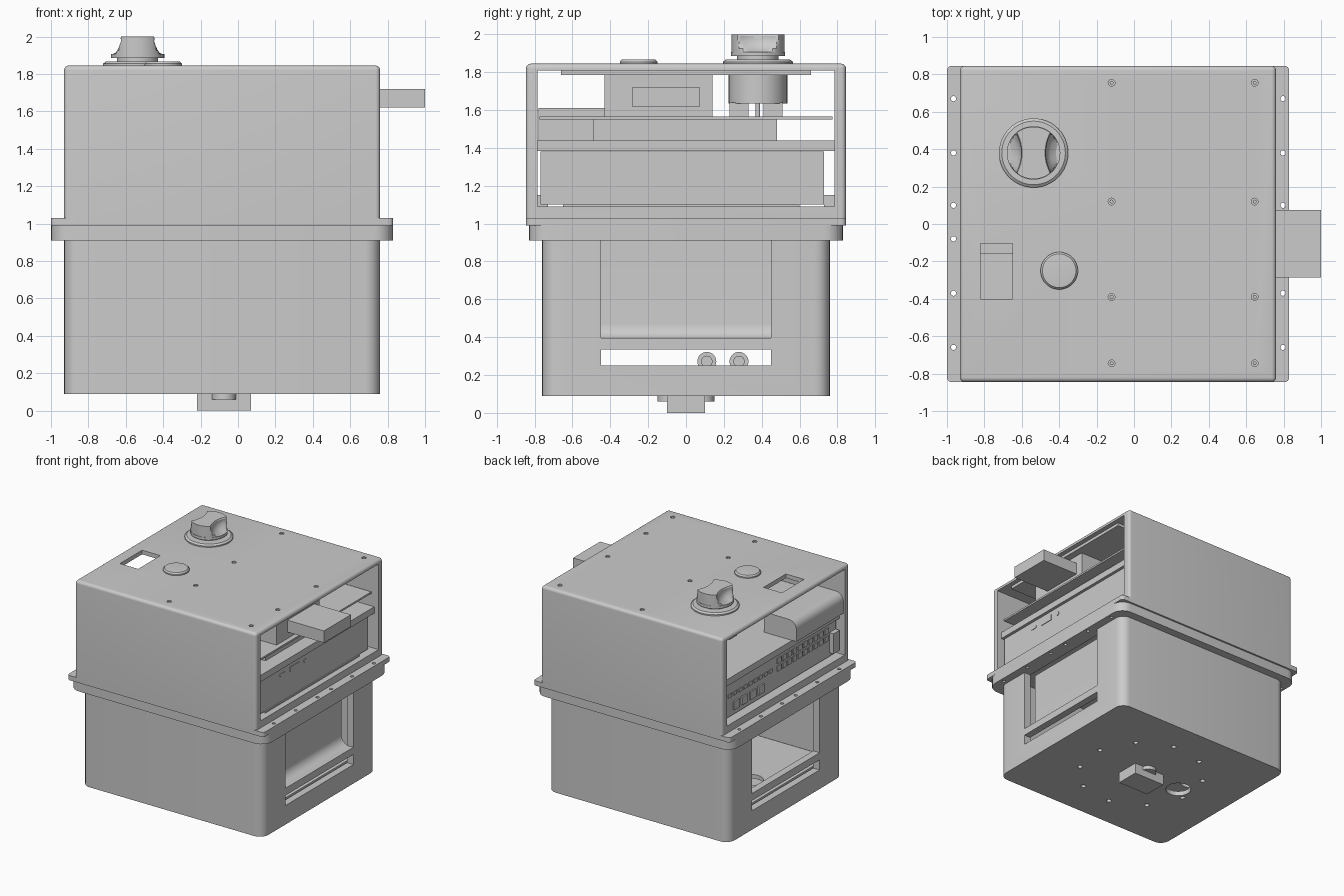
import bpy, bmesh
from math import sin, cos, pi, radians
from mathutils import Matrix, Vector

if "Cube" in bpy.data.objects:
    bpy.data.objects.remove(bpy.data.objects["Cube"])

COL = bpy.context.scene.collection


def finish(name, bm, smooth=True):
    bmesh.ops.recalc_face_normals(bm, faces=bm.faces)
    me = bpy.data.meshes.new(name)
    bm.to_mesh(me)
    bm.free()
    ob = bpy.data.objects.new(name, me)
    COL.objects.link(ob)
    if smooth:
        shade(ob)
    return ob


def shade(ob):
    bpy.ops.object.select_all(action='DESELECT')
    ob.select_set(True)
    bpy.context.view_layer.objects.active = ob
    bpy.ops.object.shade_smooth_by_angle(angle=radians(30))


def add_box(bm, x, y, z):
    m = Matrix.Translation(((x[0]+x[1])/2, (y[0]+y[1])/2, (z[0]+z[1])/2)) @ \
        Matrix.Diagonal((x[1]-x[0], y[1]-y[0], z[1]-z[0], 1))
    return bmesh.ops.create_cube(bm, size=1, matrix=m)


def add_cyl(bm, c, r, h, axis='Z', n=24):
    rot = {'Z': Matrix(), 'X': Matrix.Rotation(pi/2, 4, 'Y')}[axis]
    bmesh.ops.create_cone(bm, cap_ends=True, segments=n, radius1=r, radius2=r,
                          depth=h, matrix=Matrix.Translation(c) @ rot)


def round_edges(bm, r, seg, test):
    es = [e for e in bm.edges if test(e)]
    bmesh.ops.bevel(bm, geom=es, offset=r, segments=seg, profile=0.5, affect='EDGES')


def vertical(e):
    d = e.verts[0].co - e.verts[1].co
    return abs(d.z) > 1e-4 and abs(d.x) + abs(d.y) < 1e-4


def box(name, x, y, z, r=0, test=vertical):
    bm = bmesh.new()
    add_box(bm, x, y, z)
    if r:
        round_edges(bm, r, 6, test)
    return finish(name, bm)


def cyl(name, c, r, h, axis='Z', n=40):
    bm = bmesh.new()
    add_cyl(bm, c, r, h, axis, n)
    return finish(name, bm)


def loft(name, rings):
    bm = bmesh.new()
    rs = [[bm.verts.new(p) for p in ring] for ring in rings]
    n = len(rs[0])
    for a, b in zip(rs, rs[1:]):
        for i in range(n):
            bm.faces.new((a[i], a[(i+1) % n], b[(i+1) % n], b[i]))
    bm.faces.new(rs[0])
    bm.faces.new(rs[-1])
    return finish(name, bm)


def lathe(name, cx, cy, prof, n=48):
    return loft(name, [[(cx+r*cos(2*pi*i/n), cy+r*sin(2*pi*i/n), z) for i in range(n)]
                       for r, z in prof])


def cut(ob, build):
    """Subtract whatever build(bm) draws."""
    bm = bmesh.new()
    build(bm)
    c = finish('cutter', bm, False)
    c.hide_render = True
    m = ob.modifiers.new('cut', 'BOOLEAN')
    m.object, m.operation, m.solver = c, 'DIFFERENCE', 'EXACT'
    dg = bpy.context.evaluated_depsgraph_get()
    me = bpy.data.meshes.new_from_object(ob.evaluated_get(dg))
    ob.modifiers.clear()
    ob.data = me
    bpy.data.objects.remove(c)
    shade(ob)


def flange_holes(bm):
    for x in (-0.965, 0.797):
        for y in (-0.66, -0.37, -0.08, 0.1, 0.38, 0.67):
            add_cyl(bm, (x, y, 0.97), 0.014, 0.3, n=16)


# Lower tub with windows, slots and bottom holes
tub = box('lower_tub', (-0.93, 0.76), (-0.76, 0.76), (0.09, 0.91), 0.08)
cut(tub, lambda bm: add_box(bm, (-0.87, 0.70), (-0.70, 0.70), (0.13, 1.1)))


def tub_openings(bm):
    add_box(bm, (-2, 2), (-0.45, 0.45), (0.395, 0.95))
    add_box(bm, (-2, 2), (-0.45, 0.45), (0.25, 0.335))
    add_cyl(bm, (-0.46, 0, 0.1), 0.1, 0.1)
    for i in range(10):
        a = radians(9 + 36*i)
        add_cyl(bm, (-0.075 + 0.5*cos(a), 0.5*sin(a), 0.1), 0.02, 0.1, n=16)


cut(tub, tub_openings)

# Rim of the tub and flange of the upper shell
rim = box('tub_rim', (-1, 0.83), (-0.83, 0.83), (0.91, 0.99), 0.1)
cut(rim, lambda bm: add_box(bm, (-0.87, 0.70), (-0.70, 0.70), (0.8, 1.1)))
cut(rim, flange_holes)
flange = box('shell_flange', (-1, 0.83), (-0.845, 0.845), (0.99, 1.03), 0.025)
cut(flange, flange_holes)

# Recessed window panel with curved foot
prof = [(0.64, 0.93)] + [(0.72-0.08*cos(t*pi/16), 0.47-0.08*sin(t*pi/16)) for t in range(9)]
prof += [(0.72-0.1*cos(t*pi/16), 0.47-0.1*sin(t*pi/16)) for t in range(8, -1, -1)] + [(0.62, 0.93)]
loft('window_panel', [[(x, y, z) for x, z in prof] for y in (-0.46, 0.46)])

# Connector shelf and two connectors inside the tub
shelf = box('connector_shelf', (-0.85, 0.68), (-0.69, 0.69), (0.215, 0.25))
cut(shelf, lambda bm: (add_box(bm, (-0.35, 0.2), (-0.3, 0.3), (0.1, 0.4)),
                       add_cyl(bm, (-0.6, 0.0, 0.24), 0.1, 0.2)))
for i, y in enumerate((0.11, 0.28)):
    cyl(f'connector_{i}', (0.45, y, 0.272), 0.05, 0.2, 'X')
    cyl(f'connector_pin_{i}', (0.56, y, 0.272), 0.03, 0.03, 'X', 24)

# Mounting block under the tub
box('bottom_block', (-0.22, 0.07), (-0.10, 0.10), (0, 0.09))
for i, s in enumerate((-1, 1)):
    cyl(f'bottom_stud_{i}', (-0.075, 0.085*s, 0.075), 0.065, 0.03)


# Upper shell, open at both ends
def shell_edge(e):
    return vertical(e) or min(v.co.z for v in e.verts) > 1.8


shell = box('upper_shell', (-0.93, 0.76), (-0.845, 0.845), (1.03, 1.845), 0.025, shell_edge)
cut(shell, lambda bm: add_box(bm, (-2, 2), (-0.785, 0.785), (1.09, 1.81)))


def roof_holes(bm):
    add_box(bm, (-0.82, -0.65), (-0.40, -0.105), (1.7, 2))
    for x in (-0.12, 0.645):
        for y in (-0.745, -0.39, 0.12, 0.755):
            add_cyl(bm, (x, y, 1.85), 0.018, 0.06, n=20)


cut(shell, roof_holes)
liner = box('roof_liner', (-0.6, 0.72), (-0.66, 0.66), (1.785, 1.81))
cut(liner, lambda bm: add_box(bm, (-0.82, -0.6 + 0.02), (-0.42, -0.09), (1.7, 2)))
for i, x in enumerate((-0.12, 0.645)):
    for j, y in enumerate((-0.745, -0.39, 0.12, 0.755)):
        cyl(f'roof_screw_{i}{j}', (x, y, 1.83), 0.01, 0.02, n=16)

# Rotary switch: base discs, grip and the body below the roof
KX, KY = -0.537, 0.38
lathe('switch_base', KX, KY, [(0.185, 1.84), (0.185, 1.855), (0.17, 1.866), (0.11, 1.867),
                              (0.11, 1.885), (0.143, 1.885), (0.143, 1.908)])
rings = []
for z, hw in ((1.905, 0.19), (1.925, 0.135), (1.95, 0.108), (1.975, 0.098), (1.99, 0.1), (2.0, 0.093)):
    ring = []
    for i in range(64):
        t = 2*pi*i/64
        y = 0.14*sin(t)
        lim = hw*(0.66 + 0.3*min(1, (y/0.11)**2))
        ring.append((KX + max(-lim, min(lim, 0.14*cos(t))), KY + y, z))
    rings.append(ring)
loft('switch_grip', rings)
cyl('switch_body', (KX, KY, 1.71), 0.155, 0.15)
for i, y in enumerate((0.28, 0.46)):
    box(f'switch_contact_{i}', (KX-0.1, KX+0.1), (y-0.05, y+0.05), (1.565, 1.64))
cyl('switch_stem', (KX, KY, 1.6), 0.012, 0.08, n=16)

# Push button
lathe('push_button', -0.40, -0.25, [(0.1, 1.84), (0.1, 1.855), (0.09, 1.866), (0.07, 1.868)])

# Plug sticking out of the right end and its housing
box('plug', (0.4, 1.0), (-0.285, 0.075), (1.62, 1.72))
box('plug_housing', (0.3, 0.66), (-0.43, 0.14), (1.565, 1.785))

# Interior decks and modules
deck = box('upper_deck', (-0.6, 0.70), (-0.775, 0.775), (1.55, 1.565))
box('power_module', (-0.15, 0.60), (-0.49, 0.48), (1.44, 1.55))
box('lower_deck', (-0.88, 0.72), (-0.785, 0.785), (1.385, 1.44))
box('socket_cover', (-0.92, -0.62), (-0.78, -0.155), (1.44, 1.61), 0.07,
    lambda e: all(v.co.x < -0.9 and v.co.z > 1.6 for v in e.verts))

# Main unit box with ports on both ends
box('main_unit', (-0.86, 0.70), (-0.77, 0.73), (1.10, 1.38))
box('main_unit_base', (-0.84, 0.71), (-0.65, 0.6), (1.09, 1.10))
for i, s in enumerate((-1, 1)):
    for j, x in enumerate((-0.7, 0.6)):
        box(f'unit_bracket_{i}{j}', (x-0.06, x+0.06), tuple(sorted((0.73*s, 0.785*s))), (1.09, 1.15))
box('right_port_long', (0.70, 0.705), (-0.445, -0.37), (1.31, 1.335), 0.012,
    lambda e: abs(e.verts[0].co.x - e.verts[1].co.x) > 1e-3)
box('right_port_square', (0.70, 0.705), (-0.305, -0.185), (1.30, 1.345))
cyl('right_button', (0.70, -0.11, 1.323), 0.016, 0.01, 'X', 20)

bm = bmesh.new()
for i in range(10):
    for j in range(2):
        y, z = -0.66 + 0.07*i, 1.24 + 0.065*j
        add_box(bm, (-0.868, -0.86), (y, y+0.05), (z, z+0.045))
for i in range(4):
    y = 0.2 + 0.11*i
    add_box(bm, (-0.872, -0.86), (y, y+0.075), (1.14, 1.21))
for i in range(9):
    y = 0.08 + 0.068*i
    add_box(bm, (-0.866, -0.86), (y, y+0.045), (1.26, 1.29))
finish('left_ports', bm, False)
box('left_inlet', (-0.90, -0.86), (-0.76, -0.68), (1.13, 1.30))
